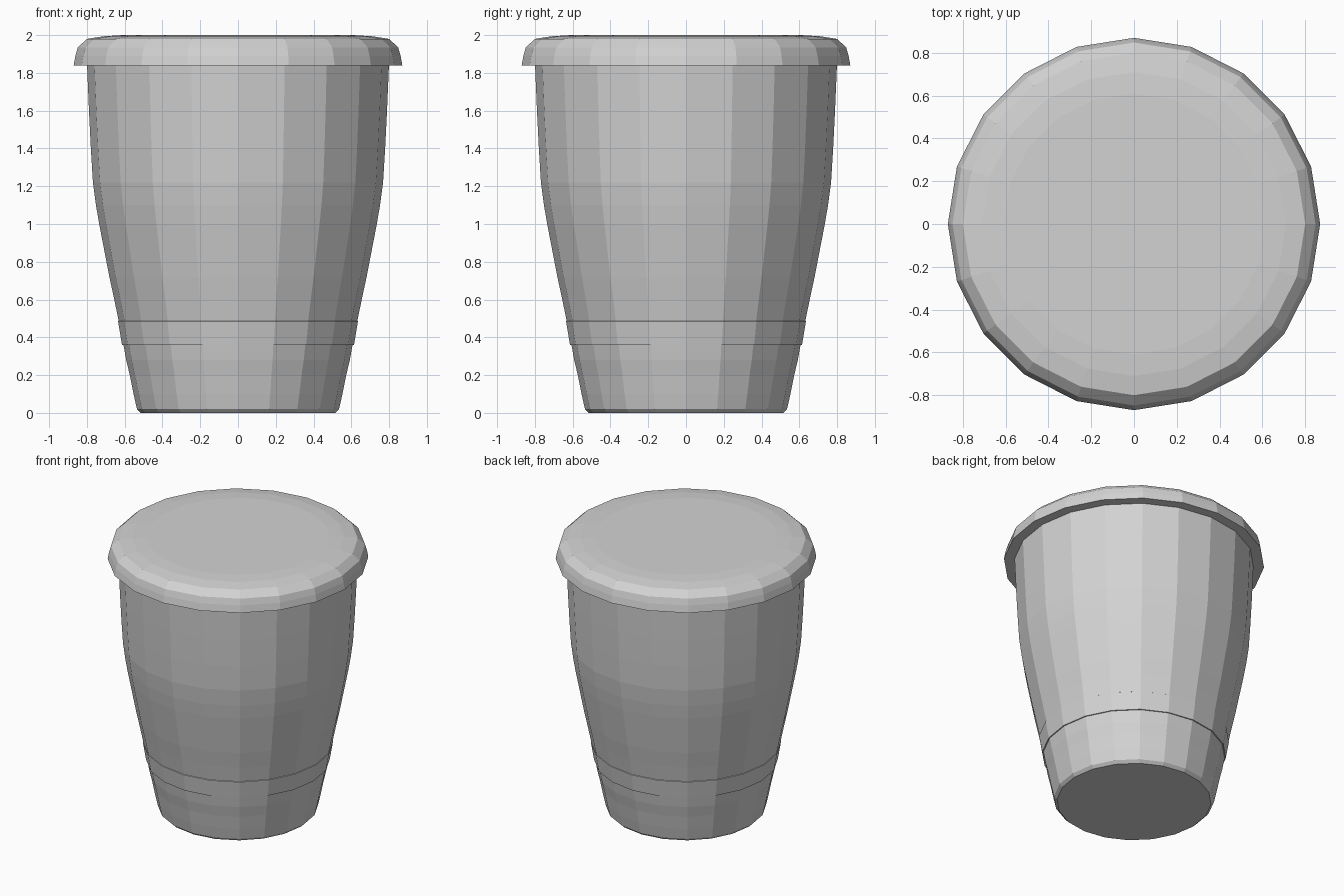
import bpy
import bmesh
from math import cos, sin, tau

SIDES = 20

cube = bpy.data.objects.get("Cube")
if cube:
    bpy.data.objects.remove(cube, do_unlink=True)

grey = bpy.data.materials.new("plain_grey")
grey.use_nodes = True
colour = (0.65, 0.65, 0.65, 1)
grey.diffuse_color = colour
grey.node_tree.nodes["Principled BSDF"].inputs["Base Color"].default_value = colour


def lathe(name, profile):
    """Turn a (radius, height) profile into a closed, faceted solid."""
    bm = bmesh.new()
    rings = [[bm.verts.new((r * cos(tau * i / SIDES), r * sin(tau * i / SIDES), z))
              for i in range(SIDES)] for r, z in profile]
    for low, high in zip(rings, rings[1:]):
        for i in range(SIDES):
            j = (i + 1) % SIDES
            bm.faces.new((low[i], low[j], high[j], high[i]))
    bm.faces.new(rings[0][::-1])
    bm.faces.new(rings[-1])
    bmesh.ops.recalc_face_normals(bm, faces=bm.faces)
    mesh = bpy.data.meshes.new(name)
    bm.to_mesh(mesh)
    bm.free()
    mesh.materials.append(grey)
    obj = bpy.data.objects.new(name, mesh)
    bpy.context.collection.objects.link(obj)
    return obj


# Tapered foot with a small bevel on the floor
lathe("cup_base", [(0.515, 0), (0.535, 0.02), (0.553, 0.1), (0.573, 0.2),
                   (0.592, 0.28), (0.608, 0.37)])

# Swelling wall, with a fine ledge above its lower edge
lathe("cup_body", [(0.614, 0.36), (0.635, 0.485), (0.632, 0.487), (0.655, 0.6),
                   (0.681, 0.72), (0.706, 0.85), (0.735, 1.0), (0.752, 1.1),
                   (0.768, 1.22), (0.779, 1.4), (0.789, 1.6), (0.8, 1.86)])

# Overhanging lid with a rounded shoulder and gently domed top
lathe("lid", [(0.87, 1.84), (0.861, 1.89), (0.848, 1.935), (0.8, 1.98),
              (0.71, 1.994), (0.61, 2.0)])
